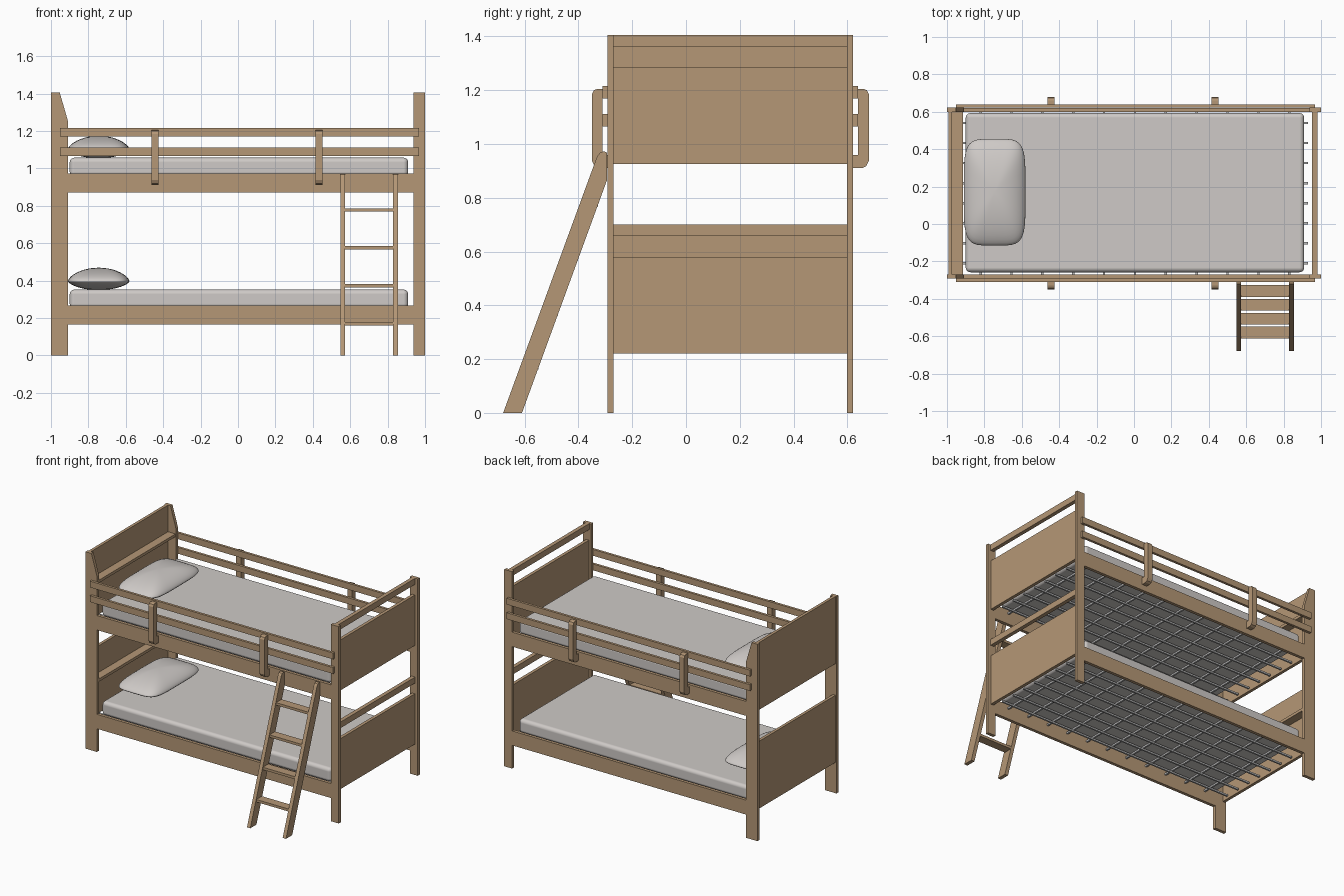
import bpy, bmesh, math

if "Cube" in bpy.data.objects:
    bpy.data.objects.remove(bpy.data.objects["Cube"])

def mat(name, c):
    m = bpy.data.materials.new(name)
    m.diffuse_color = (*c, 1)
    m.use_nodes = True
    m.node_tree.nodes["Principled BSDF"].inputs["Base Color"].default_value = m.diffuse_color
    return m

WOOD = mat("wood", (0.46, 0.31, 0.18))
CLOTH = mat("bedding", (0.62, 0.59, 0.57))
WIRE = mat("wire_grey", (0.50, 0.50, 0.50))
CY = 0.165      # bed centre in y
DZ = 0.705      # height between the bunks

def finish(name, bm, m):
    bmesh.ops.recalc_face_normals(bm, faces=bm.faces[:])
    me = bpy.data.meshes.new(name)
    bm.to_mesh(me)
    bm.free()
    ob = bpy.data.objects.new(name, me)
    bpy.context.collection.objects.link(ob)
    me.materials.append(m)
    return ob

def prism(name, pts, a, b, axis, m=WOOD):
    """Extrude a profile from a to b. axis 'x': points are (y,z); 'y': points are (x,z)."""
    bm = bmesh.new()
    def put(p, t):
        return bm.verts.new((t, p[0], p[1]) if axis == 'x' else (p[0], t, p[1]))
    lo, hi = [put(p, a) for p in pts], [put(p, b) for p in pts]
    bm.faces.new(lo)
    bm.faces.new(hi)
    n = len(pts)
    for i in range(n):
        j = (i + 1) % n
        bm.faces.new((lo[i], lo[j], hi[j], hi[i]))
    return finish(name, bm, m)

def box(name, x, y, z, m=WOOD):
    return prism(name, [(y[0], z[0]), (y[1], z[0]), (y[1], z[1]), (y[0], z[1])], x[0], x[1], 'x', m)

def smooth(ob):
    for p in ob.data.polygons:
        p.use_smooth = True

def mattress(name, z0, z1):
    ob = box(name, (-0.9, 0.91), (-0.258, 0.593), (z0, z1), CLOTH)
    bev = ob.modifiers.new("round", 'BEVEL')
    bev.width, bev.segments = 0.025, 4
    bev.harden_normals = True
    smooth(ob)

def pillow(name, cx, cy, cz):
    # superellipse rings inflated into a soft lens
    bm = bmesh.new()
    N, R = 48, 10
    def pw(v):
        return math.copysign(abs(v) ** 0.42, v)
    def ring(r, h):
        z = cz + h * max(0, 1 - r * r) ** 0.65
        return [bm.verts.new((cx + 0.165 * r * pw(math.cos(2 * math.pi * i / N)),
                              cy + 0.285 * r * pw(math.sin(2 * math.pi * i / N)), z)) for i in range(N)]
    rs = [math.sin(math.pi / 2 * k / R) for k in range(1, R + 1)]
    rings = [ring(r, 0.072) for r in rs] + [ring(r, -0.048) for r in rs[-2::-1]]
    for A, B in zip(rings, rings[1:]):
        for i in range(N):
            j = (i + 1) % N
            bm.faces.new((A[i], A[j], B[j], B[i]))
    for A, h in ((rings[0], 0.072), (rings[-1], -0.048)):
        c = bm.verts.new((cx, cy, cz + h))
        for i in range(N):
            bm.faces.new((c, A[i], A[(i + 1) % N]))
    smooth(finish(name, bm, CLOTH))

def wire_grid(name, z):
    # welded mesh base: long wires under cross wires
    bm = bmesh.new()
    def bar(x0, x1, y0, y1, zc, r=0.006):
        vs = bmesh.ops.create_cube(bm, size=1)['verts']
        bmesh.ops.scale(bm, vec=(max(x1 - x0, 2 * r), max(y1 - y0, 2 * r), 2 * r), verts=vs)
        bmesh.ops.translate(bm, vec=((x0 + x1) / 2, (y0 + y1) / 2, zc), verts=vs)
    for i in range(8):
        y = CY + (i - 3.5) * 0.107
        bar(-0.96, 0.93, y, y, z)
    for i in range(11):
        x = -0.82 + i * 0.165
        bar(x, x, CY - 0.435, CY + 0.435, z + 0.01)
    finish(name, bm, WIRE)

# posts, side rails, guard rails and brackets on both long sides
for s, side in ((-1, "front"), (1, "back")):
    def Y(d):
        return CY + s * d
    prism(f"{side}_head_post", [(-1, 0), (-0.91, 0), (-0.91, 1.256), (-0.953, 1.405), (-1, 1.405)], Y(0.434), Y(0.457), 'y')
    box(f"{side}_foot_post", (0.938, 1), (Y(0.434), Y(0.457)), (0, 1.405))
    for k, lvl in enumerate(("lower", "upper")):
        box(f"{side}_{lvl}_side_rail", (-0.91, 0.938), (Y(0.434), Y(0.456)), (0.165 + k * DZ, 0.268 + k * DZ))
    for z0, lvl in ((1.066, "lower"), (1.17, "upper")):
        box(f"{side}_{lvl}_guard_rail", (-0.953, 0.968), (Y(0.457), Y(0.475)), (z0, z0 + 0.045))
    hook = [(0.457, 0.91), (0.49, 0.91), (0.505, 0.918), (0.515, 0.938), (0.515, 1.185), (0.508, 1.2),
            (0.495, 1.205), (0.475, 1.205), (0.475, 0.96), (0.457, 0.96)]
    for x, n in ((-0.443, "left"), (0.434, "right")):
        prism(f"{side}_{n}_guard_bracket", [(Y(d), z) for d, z in hook], x - 0.019, x + 0.019, 'x')

# both bunks: end boards, wire base, mattress, pillow
IN = (CY - 0.434, CY + 0.434)
for k, lvl in enumerate(("lower", "upper")):
    dz = k * DZ
    box(f"{lvl}_headboard", (-0.993, -0.972), IN, (0.22 + dz, 0.70 + dz))
    box(f"{lvl}_headboard_shelf", (-0.972, -0.913), IN, (0.49 + dz, 0.51 + dz))
    box(f"{lvl}_footboard", (0.955, 0.978), IN, (0.22 + dz, 0.58 + dz))
    box(f"{lvl}_foot_rail", (0.952, 0.98), IN, (0.657 + dz, 0.70 + dz))
    wire_grid(f"{lvl}_wire_base", 0.232 + dz)
    mattress(f"{lvl}_mattress", 0.252 + dz, 0.352 + dz)
    pillow(f"{lvl}_pillow", -0.745, 0.17, 0.397 + dz)

# leaning ladder
stringer = [(-0.68, 0), (-0.61, 0), (-0.294, 0.865), (-0.294, 0.968), (-0.305, 0.973), (-0.32, 0.968), (-0.331, 0.953)]
for x, n in ((0.547, "left"), (0.829, "right")):
    prism(f"ladder_{n}_stringer", stringer, x, x + 0.026, 'x')
for i, z in enumerate((0.17, 0.372, 0.575, 0.777)):
    yc = -0.642 + 0.365 * z
    box(f"ladder_rung_{i + 1}", (0.573, 0.829), (yc - 0.031, yc + 0.031), (z - 0.009, z + 0.009))
